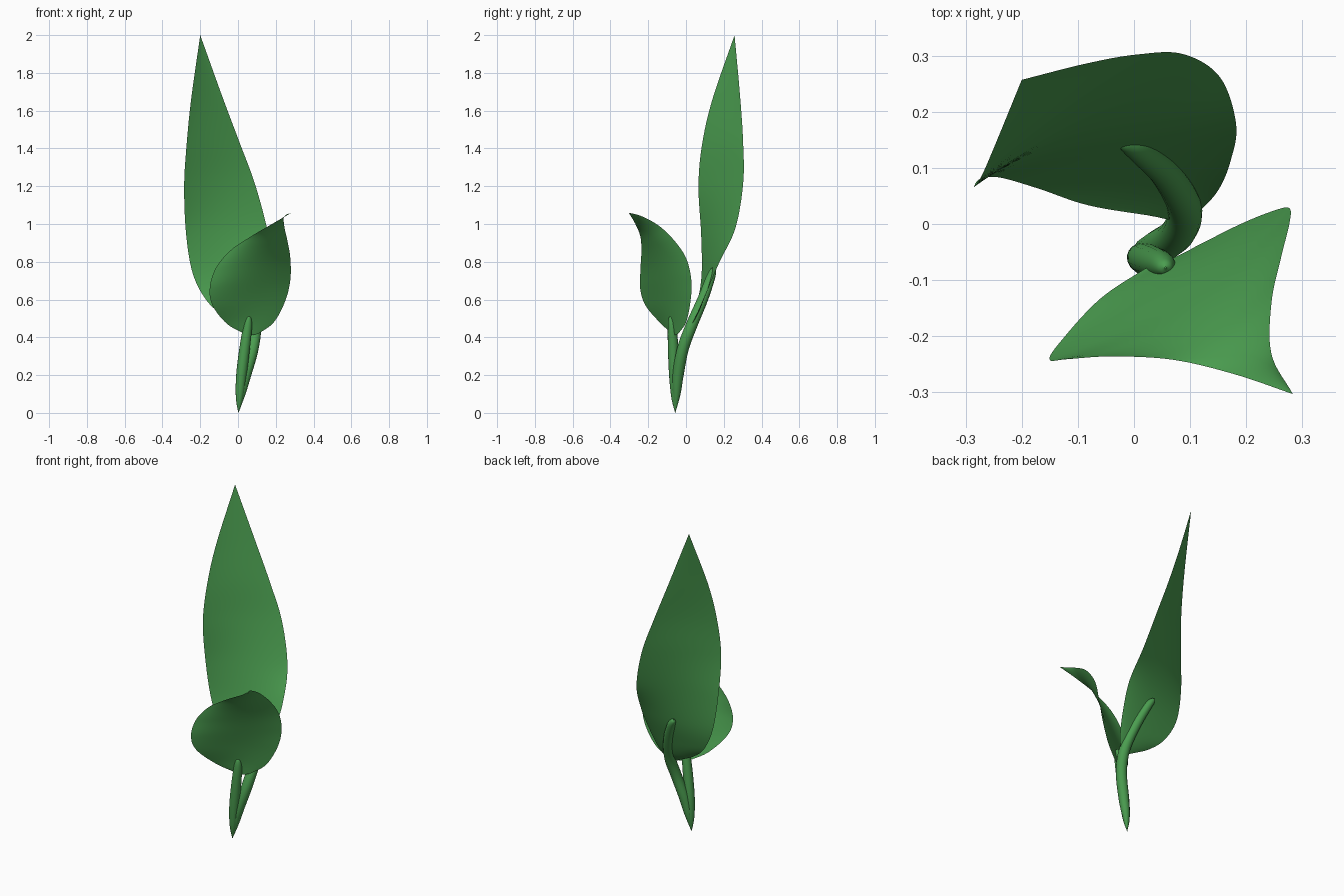
import bpy
from mathutils import Vector

if "Cube" in bpy.data.objects:
    bpy.data.objects.remove(bpy.data.objects["Cube"])

green = bpy.data.materials.new("leaf_green")
green.diffuse_color = (0.07, 0.34, 0.08, 1)
green.use_nodes = True
green.node_tree.nodes["Principled BSDF"].inputs["Base Color"].default_value = green.diffuse_color


def spline(pts, t):
    """Catmull-Rom point at t in 0..1 along a list of points."""
    p = [Vector(q) for q in pts]
    p = [2 * p[0] - p[1]] + p + [2 * p[-1] - p[-2]]
    s = t * (len(pts) - 1)
    i = min(int(s), len(pts) - 2)
    u = s - i
    a, b, c, d = p[i:i + 4]
    return 0.5 * (2 * b + (c - a) * u + (2 * a - 5 * b + 4 * c - d) * u * u
                  + (3 * b - a - 3 * c + d) * u ** 3)


def finish(ob):
    ob.data.materials.append(green)
    bpy.ops.object.select_all(action='DESELECT')
    ob.select_set(True)
    bpy.context.view_layer.objects.active = ob
    bpy.ops.object.convert(target='MESH')
    bpy.ops.object.shade_smooth()


def leaf(name, left, mid, right, n=64, m=20):
    """Blade spanned by its left edge, midrib and right edge."""
    verts, faces = [], []
    for i in range(n + 1):
        l, c, r = (spline(e, i / n) for e in (left, mid, right))
        for j in range(m + 1):
            v = 2 * j / m - 1
            verts.append(l * v * (v - 1) / 2 + c * (1 - v * v) + r * v * (v + 1) / 2)
    w = m + 1
    for i in range(n):
        for j in range(m):
            a = i * w + j
            faces.append((a, a + 1, a + w + 1, a + w))
    me = bpy.data.meshes.new(name)
    me.from_pydata(verts, [], faces)
    ob = bpy.data.objects.new(name, me)
    bpy.context.collection.objects.link(ob)
    finish(ob)


def stem(name, pts, thickness):
    """Round stalk, points are x, y, z, relative radius."""
    cu = bpy.data.curves.new(name, 'CURVE')
    cu.dimensions = '3D'
    cu.bevel_depth = thickness
    cu.bevel_resolution = 6
    sp = cu.splines.new('POLY')
    n = 48
    sp.points.add(n)
    path, radii = [p[:3] for p in pts], [(p[3], 0, 0) for p in pts]
    for i, q in enumerate(sp.points):
        q.co = (*spline(path, i / n), 1)
        q.radius = max(0.02, spline(radii, i / n).x)
    ob = bpy.data.objects.new(name, cu)
    bpy.context.collection.objects.link(ob)
    finish(ob)


# tall back leaf
tip = (-.2, .257, 2)
leaf("tall_leaf",
     [(.04, .013, .453), (-.08, .033, .517), (-.17, .063, .6), (-.24, .083, .74), (-.275, .08, .95),
      (-.285, .066, 1.2), (-.272, .085, 1.42), (-.248, .14, 1.66), tip],
     [(.08, .008, .438), (.055, .05, .5), (.03, .09, .6), (-.01, .135, .75), (-.055, .174, .98),
      (-.095, .195, 1.22), (-.128, .205, 1.45), (-.162, .226, 1.69), tip],
     [(.115, .02, .445), (.15, .06, .53), (.172, .112, .65), (.182, .178, .8), (.153, .262, .98),
      (.087, .303, 1.22), (.005, .302, 1.44), (-.085, .286, 1.68), tip])

# short front leaf with its tip curling outward
tip = (.283, -.303, 1.06)
leaf("short_leaf",
     [(.03, -.073, .42), (-.06, -.133, .473), (-.133, -.212, .565), (-.15, -.242, .655),
      (-.12, -.241, .762), (-.04, -.236, .86), (.07, -.242, .935), (.18, -.268, 1.0), tip],
     [(.07, -.06, .413), (.07, -.075, .495), (.07, -.105, .597), (.08, -.135, .697),
      (.1, -.162, .797), (.13, -.188, .887), (.17, -.213, .963), (.22, -.248, 1.02), tip],
     [(.11, -.04, .42), (.19, 0, .48), (.25, .024, .592), (.277, .028, .705),
      (.277, .001, .818), (.262, -.06, .91), (.245, -.14, .988), (.245, -.232, 1.04), tip])

# stalks, sharing a pointed foot
stem("short_stem", [(.002, -.057, 0, .02), (.008, -.058, .08, .7), (.018, -.062, .2, 1),
                    (.035, -.068, .34, 1), (.05, -.073, .45, .85), (.055, -.077, .5, .55),
                    (.056, -.078, .518, .05)], .028)
stem("tall_stem", [(.002, -.057, 0, .02), (.018, -.05, .1, .75), (.04, -.042, .2, 1.05),
                   (.078, -.016, .34, 1.1), (.09, .03, .465, 1.1), (.057, .09, .605, 1),
                   (.012, .13, .715, .85), (-.014, .145, .757, .55), (-.022, .15, .77, .05)], .028)
